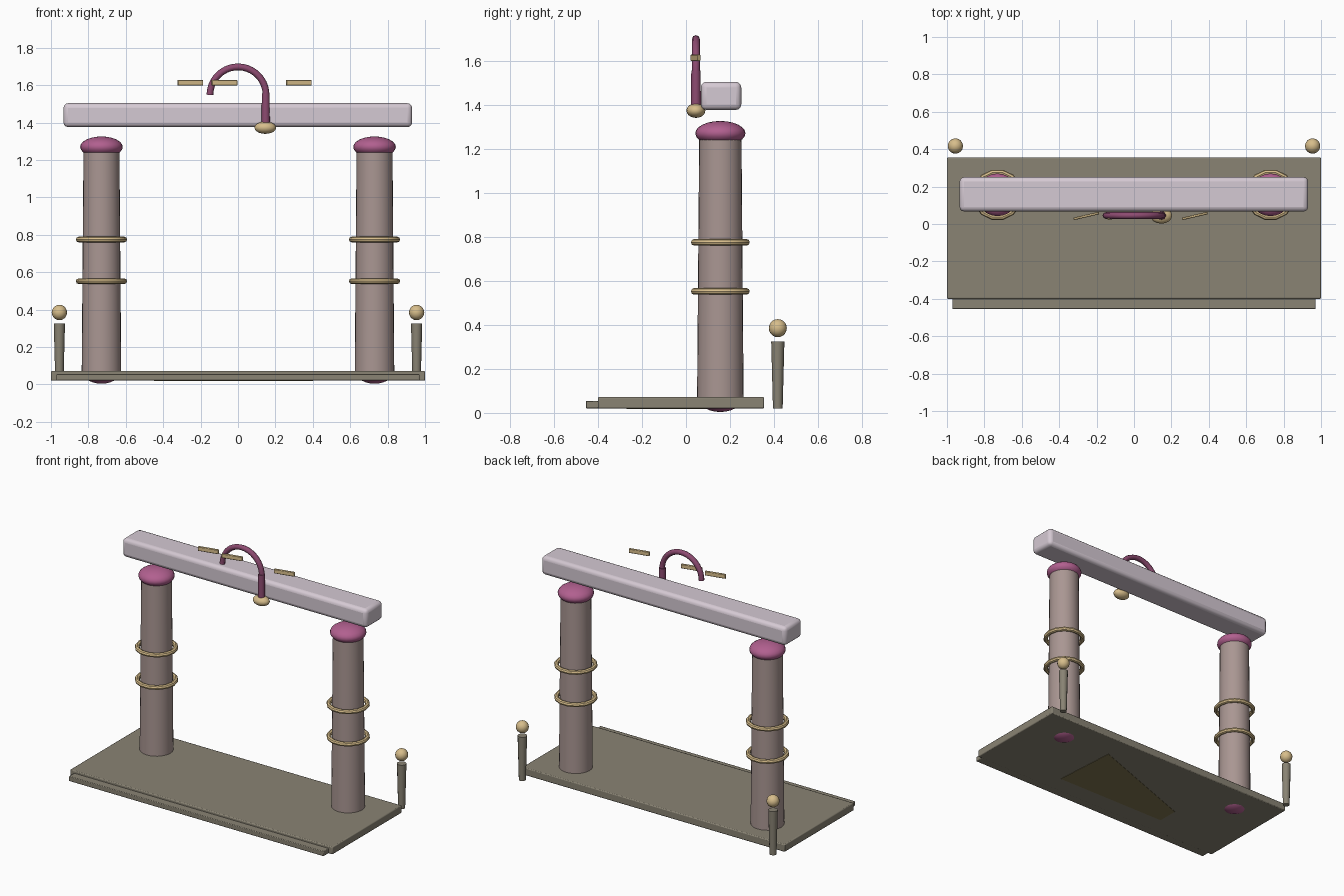
import bpy, bmesh, math
from math import radians, sin, cos, pi

if "Cube" in bpy.data.objects:
    bpy.data.objects.remove(bpy.data.objects["Cube"])


def material(name, rgb):
    m = bpy.data.materials.new(name)
    m.diffuse_color = (*[(c / 255) ** 2.2 for c in rgb], 1)
    m.use_nodes = True
    m.node_tree.nodes["Principled BSDF"].inputs["Base Color"].default_value = m.diffuse_color
    return m


STONE = material("stone", (136, 130, 115))
CLAY = material("clay", (168, 149, 145))
PALE = material("pale", (212, 200, 210))
ROSE = material("rose", (176, 96, 142))
PLUM = material("plum", (140, 76, 112))
GOLD = material("gold", (214, 188, 138))
OLIVE = material("olive", (128, 118, 82))


def finish(name, mat, smooth=True):
    o = bpy.context.object
    o.name = name
    o.data.materials.append(mat)
    bpy.ops.object.transform_apply(location=False, rotation=False, scale=True)
    if smooth:
        bpy.ops.object.shade_smooth_by_angle(angle=radians(40))
    return o


def box(name, lo, hi, mat, bevel=0.0, segments=2, turn=0.0):
    center = [(a + b) / 2 for a, b in zip(lo, hi)]
    bpy.ops.mesh.primitive_cube_add(size=1, location=center, rotation=(0, 0, turn))
    bpy.context.object.scale = [b - a for a, b in zip(lo, hi)]
    o = finish(name, mat, smooth=False)
    if bevel:
        mod = o.modifiers.new("bevel", 'BEVEL')
        mod.width, mod.segments = bevel, segments
        bpy.ops.object.shade_smooth_by_angle(angle=radians(40))
    return o


def tapered(name, x, y, z0, z1, r0, r1, sides, mat):
    bpy.ops.mesh.primitive_cone_add(vertices=sides, radius1=r0, radius2=r1,
                                    depth=z1 - z0, location=(x, y, (z0 + z1) / 2))
    return finish(name, mat)


def ball(name, loc, radii, mat, segments=24, rings=12):
    bpy.ops.mesh.primitive_uv_sphere_add(segments=segments, ring_count=rings,
                                         radius=1, location=loc)
    bpy.context.object.scale = radii
    return finish(name, mat)


# Platform with front step
box("platform", (-1, -0.4, 0.02), (1, 0.355, 0.072), STONE, 0.006)
box("front_step", (-0.97, -0.455, 0.021), (0.97, -0.38, 0.055), STONE, 0.004)

# Thin plate showing on the platform underside
bm = bmesh.new()
corners = [(0.37, 0.18), (-0.45, -0.12), (-0.45, -0.265), (0.4, -0.27)]
face = bm.faces.new([bm.verts.new((x, y, 0.018)) for x, y in corners])
top = bmesh.ops.extrude_face_region(bm, geom=[face])["geom"]
bmesh.ops.translate(bm, vec=(0, 0, 0.012),
                    verts=[v for v in top if isinstance(v, bmesh.types.BMVert)])
bmesh.ops.recalc_face_normals(bm, faces=bm.faces)
mesh = bpy.data.meshes.new("underside_plate")
bm.to_mesh(mesh)
bm.free()
mesh.materials.append(OLIVE)
bpy.context.collection.objects.link(bpy.data.objects.new("underside_plate", mesh))

for side, s in (("left", -1), ("right", 1)):
    # Columns with rounded ends and rings
    x, y = 0.73 * s, 0.156
    tapered(f"{side}_column", x, y, 0.03, 1.26, 0.106, 0.096, 28, CLAY)
    ball(f"{side}_column_cap", (x, y, 1.27), (0.114, 0.114, 0.056), ROSE)
    ball(f"{side}_column_foot", (x, y, 0.06), (0.095, 0.095, 0.056), ROSE)
    for i, z in enumerate((0.552, 0.775)):
        bpy.ops.mesh.primitive_torus_add(major_segments=14, minor_segments=8,
                                         major_radius=0.122, minor_radius=0.015,
                                         location=(x, y, z))
        finish(f"{side}_column_ring_{i + 1}", GOLD)
    # Rear posts with ball finials
    tapered(f"{side}_post", 0.955 * s, 0.417, 0.02, 0.325, 0.022, 0.03, 12, STONE)
    ball(f"{side}_post_ball", (0.955 * s, 0.417, 0.385), (0.041,) * 3, GOLD, 16, 10)

# Cross beam
box("cross_beam", (-0.933, 0.067, 1.376), (0.931, 0.251, 1.504), PALE, 0.025, 3)

# Curved spout: upright, half-circle arc and flattened base ball
tapered("spout_upright", 0.148, 0.045, 1.37, 1.555, 0.023, 0.021, 14, PLUM)
curve = bpy.data.curves.new("spout_arc", 'CURVE')
curve.dimensions = '3D'
curve.bevel_depth, curve.bevel_resolution, curve.use_fill_caps = 0.018, 2, True
spline = curve.splines.new('POLY')
steps = 20
spline.points.add(steps)
for i, p in enumerate(spline.points):
    a = radians(-2) + i / steps * radians(182)
    p.co = (0.15 * cos(a), 0.045, 1.548 + 0.15 * sin(a), 1)
curve.materials.append(PLUM)
bpy.context.collection.objects.link(bpy.data.objects.new("spout_arc", curve))
ball("spout_base", (0.146, 0.045, 1.373), (0.058, 0.043, 0.033), GOLD, 16, 10)

# Small slanted bars
for i, x in enumerate((-0.255, -0.073, 0.325)):
    box(f"small_bar_{i + 1}", (x - 0.07, 0.036, 1.598), (x + 0.07, 0.05, 1.628),
        GOLD, 0.003, 1, radians(13))
